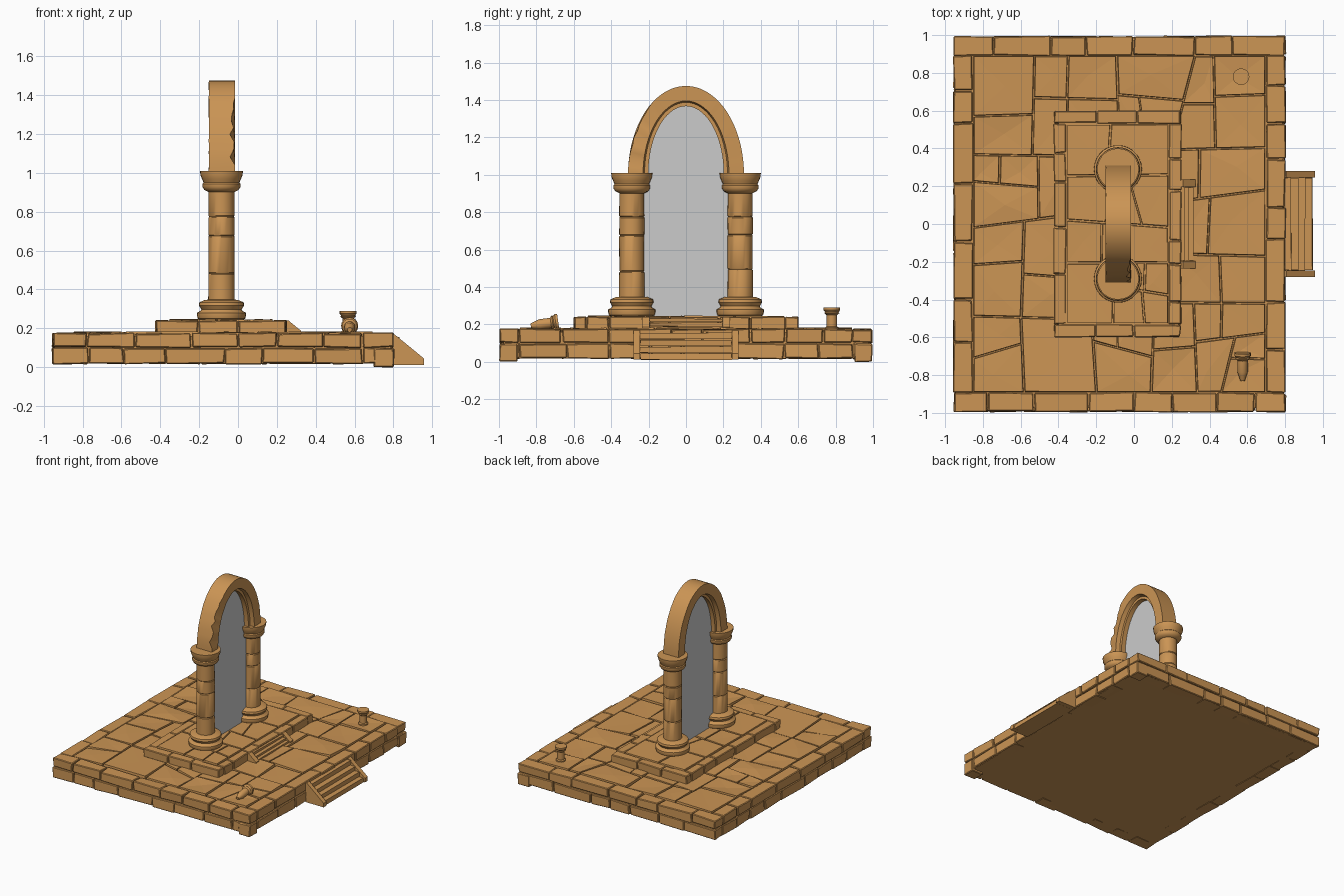
import bpy, bmesh, math, random
from mathutils import Vector, Matrix

if "Cube" in bpy.data.objects:
    bpy.data.objects.remove(bpy.data.objects["Cube"])

rng = random.Random(7)
stone = bpy.data.materials.new("sandstone")
stone.diffuse_color = (0.60, 0.30, 0.09, 1)
stone.use_nodes = True
stone.node_tree.nodes["Principled BSDF"].inputs["Base Color"].default_value = stone.diffuse_color


def finish(name, bm, mat=stone, bevel=0, smooth=False):
    bmesh.ops.recalc_face_normals(bm, faces=bm.faces)
    me = bpy.data.meshes.new(name)
    bm.to_mesh(me)
    bm.free()
    ob = bpy.data.objects.new(name, me)
    bpy.context.collection.objects.link(ob)
    if mat:
        me.materials.append(mat)
    if bevel:
        mod = ob.modifiers.new("worn_edges", 'BEVEL')
        mod.width, mod.segments = bevel, 1
    if smooth:
        bpy.ops.object.select_all(action='DESELECT')
        ob.select_set(True)
        bpy.context.view_layer.objects.active = ob
        bpy.ops.object.shade_smooth_by_angle(angle=math.radians(35))
    return ob


def box(bm, x0, x1, y0, y1, z0, z1, j=0.0):
    vs = bmesh.ops.create_cube(bm, size=1)['verts']
    for v in vs:
        v.co = Vector((x0 if v.co.x < 0 else x1, y0 if v.co.y < 0 else y1, z0 if v.co.z < 0 else z1))
        v.co += Vector([rng.uniform(-j, j) for _ in range(3)])


def cuts(a, b, lo, hi):
    pts = [a]
    while b - pts[-1] > hi:
        pts.append(min(pts[-1] + rng.uniform(lo, hi), b - lo))
    return pts + [b]


def block_ring(bm, x0, x1, y0, y1, z0, z1, w, lo, hi, j, gap=0.006):
    """Rectangular ring of loose blocks, corners owned by the long sides."""
    g = gap / 2
    for a, b in ((y0, y0 + w), (y1 - w, y1)):
        c = cuts(x0, x1, lo, hi)
        for p, q in zip(c, c[1:]):
            box(bm, p + g, q - g, a, b, z0, z1, j)
    for a, b in ((x0, x0 + w), (x1 - w, x1)):
        c = cuts(y0 + w, y1 - w, lo, hi)
        for p, q in zip(c, c[1:]):
            box(bm, a, b, p + g, q - g, z0, z1, j)


def clip(poly, p, n):
    out = []
    for a, b in zip(poly, poly[1:] + poly[:1]):
        da, db = (a - p).dot(n), (b - p).dot(n)
        if da >= 0:
            out.append(a)
        if da * db < 0:
            out.append(a + (b - a) * (da / (da - db)))
    return out


def shatter(poly, size):
    """Split a convex polygon into irregular paving stones."""
    xs, ys = [p.x for p in poly], [p.y for p in poly]
    w, h = max(xs) - min(xs), max(ys) - min(ys)
    if max(w, h) < size * rng.uniform(0.8, 1.3):
        return [poly]
    ang = (0 if w > h else math.pi / 2) + rng.choice((0.05, 0.1, 0.3)) * rng.uniform(-1, 1)
    n = Vector((math.cos(ang), math.sin(ang)))
    p = Vector((min(xs) + w * rng.uniform(.38, .62), min(ys) + h * rng.uniform(.38, .62)))
    return shatter(clip(poly, p, n), size) + shatter(clip(poly, p, -n), size)


def paving(bm, x0, x1, y0, y1, z0, z1, size, bump, skip=None):
    rect = [Vector(c) for c in ((x0, y0), (x1, y0), (x1, y1), (x0, y1))]
    for poly in shatter(rect, size):
        if len(poly) < 3:
            continue
        if skip and all(skip[0] < p.x < skip[1] and skip[2] < p.y < skip[3] for p in poly):
            continue
        c = sum(poly, Vector((0, 0))) / len(poly)
        low, top = [], []
        for p in poly:
            d = (c - p).normalized()
            a, b = p + d * 0.004, p + d * 0.009
            low.append(bm.verts.new((a.x, a.y, z0)))
            top.append(bm.verts.new((b.x, b.y, z1 + rng.uniform(-bump, bump))))
        mid = bm.verts.new((c.x + rng.uniform(-.03, .03), c.y + rng.uniform(-.03, .03), z1 + rng.uniform(-bump, bump)))
        for i in range(len(poly)):
            k = (i + 1) % len(poly)
            bm.faces.new((low[i], low[k], top[k], top[i]))
            bm.faces.new((top[i], top[k], mid))


def lathe(name, profile, matrix, segs=28, wobble=0.0):
    bm = bmesh.new()
    rings = []
    for r, z in profile:
        rings.append([bm.verts.new((
            (r + rng.uniform(-wobble, wobble)) * math.cos(2 * math.pi * i / segs),
            (r + rng.uniform(-wobble, wobble)) * math.sin(2 * math.pi * i / segs), z)) for i in range(segs)])
    for a, b in zip(rings, rings[1:]):
        for i in range(segs):
            k = (i + 1) % segs
            bm.faces.new((a[i], a[k], b[k], b[i]))
    bm.faces.new(rings[0])
    bm.faces.new(rings[-1])
    bm.transform(matrix)
    return finish(name, bm, smooth=True)


def stairs(name, x0, x1, half, cheek, z0, z1, toe, n):
    """Steps descending toward +x between two sloped cheek walls."""
    bm = bmesh.new()
    for s in (-1, 1):
        side = [(x0, z0), (x1, z0), (x1, toe), (x0 + 0.012, z1), (x0, z1)]
        f = bm.faces.new([bm.verts.new((x, s * half, z)) for x, z in side])
        ext = bmesh.ops.extrude_face_region(bm, geom=[f])['geom']
        bmesh.ops.translate(bm, vec=(0, -s * cheek, 0), verts=[v for v in ext if isinstance(v, bmesh.types.BMVert)])
    run, rise = (x1 - 0.012 - x0) / n, (z1 - z0) / (n + 0.3)
    for i in range(n):
        box(bm, x0, x1 - 0.012 - i * run, cheek - half, half - cheek,
            z0 + i * rise, z0 + (i + 1) * rise - 0.003, 0.002)
    finish(name, bm)


# Platform core, two courses of edge blocks, and paved floor
bm = bmesh.new()
box(bm, -0.945, 0.785, -0.975, 0.975, 0.018, 0.160)
finish("platform_core", bm)
bm = bmesh.new()
block_ring(bm, -0.955, 0.80, -0.993, 0.993, 0.018, 0.098, 0.10, 0.16, 0.34, 0.005)
block_ring(bm, -0.955, 0.80, -0.993, 0.993, 0.102, 0.174, 0.10, 0.16, 0.34, 0.005)
for s in (-1, 1):
    box(bm, 0.70, 0.804, s * 0.90, s * 0.997, 0.0, 0.095, 0.003)
finish("platform_edge_blocks", bm, bevel=0.005)
bm = bmesh.new()
paving(bm, -0.853, 0.698, -0.892, 0.892, 0.155, 0.178, 0.36, 0.006, (-0.42, 0.24, -0.59, 0.59))
finish("floor_paving", bm)

# Raised plinth
bm = bmesh.new()
box(bm, -0.40, 0.235, -0.585, 0.585, 0.165, 0.234)
finish("plinth_core", bm)
bm = bmesh.new()
block_ring(bm, -0.425, 0.25, -0.598, 0.598, 0.170, 0.240, 0.065, 0.12, 0.28, 0.004)
finish("plinth_edge_blocks", bm, bevel=0.005)
bm = bmesh.new()
paving(bm, -0.357, 0.183, -0.53, 0.53, 0.225, 0.245, 0.33, 0.002)
finish("plinth_paving", bm)

# Stairs
stairs("platform_stairs", 0.795, 0.957, 0.28, 0.035, 0.012, 0.168, 0.045, 4)
stairs("plinth_stairs", 0.248, 0.325, 0.235, 0.04, 0.172, 0.240, 0.187, 3)

# Columns: base, drums, capital
CX = -0.085
base = [(.105, .240), (.122, .250), (.127, .268), (.126, .280), (.108, .290), (.104, .298),
        (.117, .318), (.114, .334), (.085, .346), (.064, .348)]
capital = [(.064, .900), (.088, .912), (.098, .928), (.098, .944), (.092, .950),
           (.100, .968), (.109, .990), (.110, 1.010)]
for s, side in ((-1, "near"), (1, "far")):
    at = Matrix.Translation((CX, s * 0.29, 0))
    lathe(side + "_column_base", base, at)
    shaft = [(.068, .34)]
    for z in cuts(.34, .905, .13, .2)[1:-1]:
        shaft += [(.067, z - .005), (.063, z), (.067, z + .005)]
    lathe(side + "_column_shaft", shaft + [(.066, .905)], at, wobble=0.001)
    lathe(side + "_column_capital", capital, at)

# Arch with a raised inner lip and a chipped front corner
section = [(-.067, 0), (.067, 0), (.067, .080), (.035, .088), (.035, .108),
           (-.035, .108), (-.035, .088), (-.067, .080)]
bm = bmesh.new()
N = 36
rings = []
for i in range(N + 1):
    t = math.pi * i / N
    ring = []
    for k, (dx, d) in enumerate(section):
        if k == 1 and 0.72 * N < i < 0.95 * N:
            dx -= rng.uniform(0, 0.028)
            d += rng.uniform(0, 0.012)
        ring.append(bm.verts.new((CX + 0.002 + dx + rng.uniform(-.001, .001),
                                  (0.31 - d) * math.cos(t), 1.0 + (0.475 - d) * math.sin(t))))
    rings.append(ring)
for a, b in zip(rings, rings[1:]):
    for i in range(8):
        k = (i + 1) % 8
        bm.faces.new((a[i], a[k], b[k], b[i]))
bm.faces.new(rings[0])
bm.faces.new(rings[-1])
finish("arch", bm, smooth=True)

# Grey portal sheet filling the arch
bm = bmesh.new()
outline = [(-.228, .243), (.228, .243)]
outline += [(.228 * math.cos(math.pi * i / 32), 1.0 + .385 * math.sin(math.pi * i / 32)) for i in range(33)]
bm.faces.new([bm.verts.new((CX, y, z)) for y, z in outline])
finish("portal_sheet", bm, mat=None)

# Small pedestals: one standing, one fallen
small = [(.036, 0), (.036, .012), (.028, .018), (.028, .078), (.040, .088), (.036, .094), (.044, .104), (.044, .118)]
lathe("standing_pedestal", small, Matrix.Translation((0.567, 0.78, 0.172)), segs=16)
lean = Matrix.Translation((0.575, -0.80, 0.197)) @ Matrix.Rotation(math.radians(-82), 4, 'X')
lathe("fallen_pedestal", [(.012, -.03), (.022, 0)] + small[2:], lean, segs=16)
